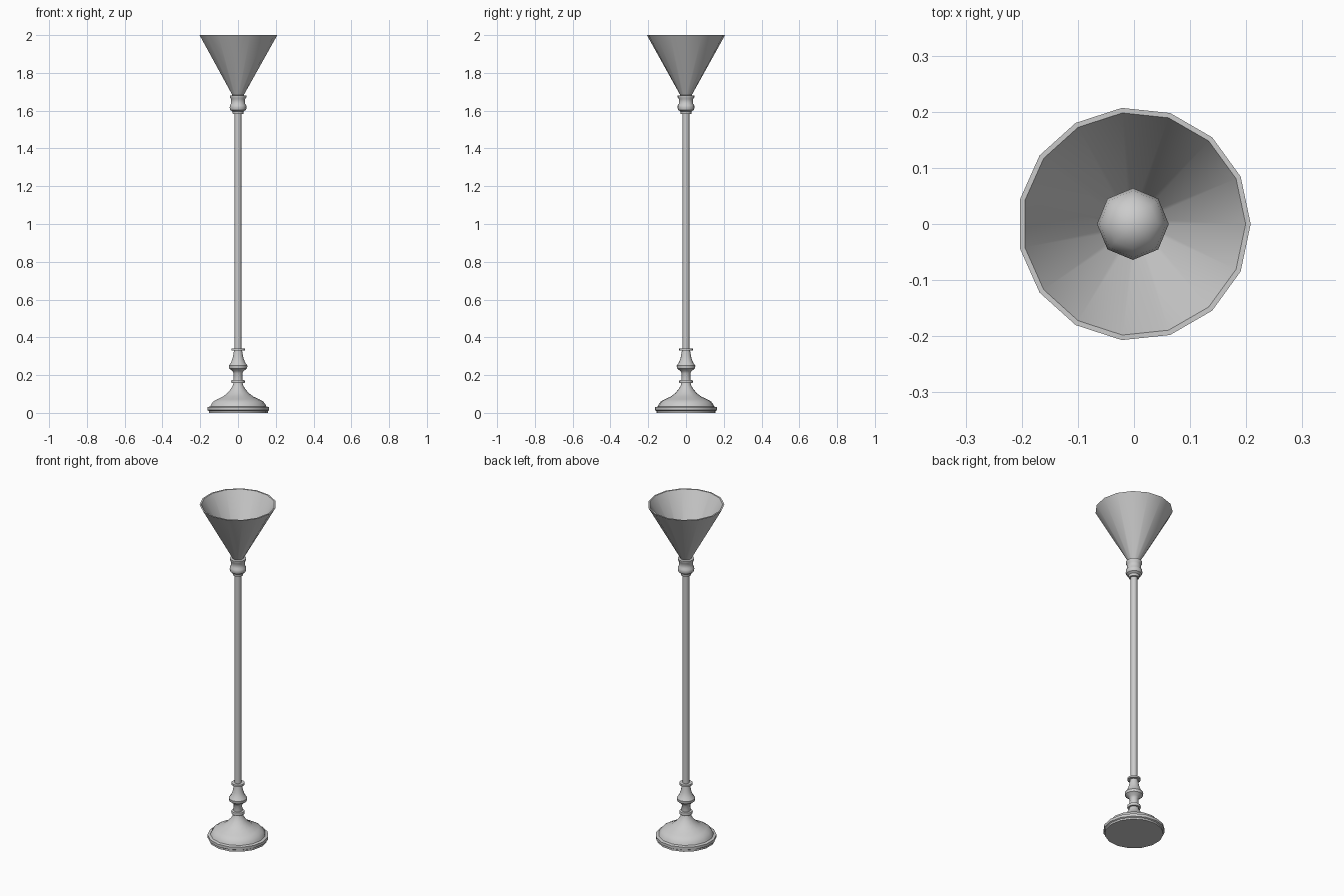
import bpy, bmesh, math

cube = bpy.data.objects.get("Cube")
if cube:
    bpy.data.objects.remove(cube)

metal = bpy.data.materials.new("light grey metal")
metal.use_nodes = True
GREY = (0.6, 0.6, 0.6, 1)
metal.diffuse_color = GREY
metal.node_tree.nodes["Principled BSDF"].inputs["Base Color"].default_value = GREY


def lathe(name, profile, sides, angle=40):
    """Spin (radius, height) points about the z axis; radius 0 closes at a point."""
    bm = bmesh.new()
    rings = []
    for r, z in profile:
        count = sides if r > 0 else 1
        rings.append([bm.verts.new((r * math.cos(math.tau * i / sides),
                                    r * math.sin(math.tau * i / sides), z))
                      for i in range(count)])
    for low, high in zip(rings, rings[1:]):
        for i in range(sides):
            j = (i + 1) % sides
            corners = [low[i % len(low)], low[j % len(low)],
                       high[j % len(high)], high[i % len(high)]]
            bm.faces.new(list(dict.fromkeys(corners)))
    bmesh.ops.recalc_face_normals(bm, faces=bm.faces)
    mesh = bpy.data.meshes.new(name)
    bm.to_mesh(mesh)
    bm.free()
    mesh.materials.append(metal)
    obj = bpy.data.objects.new(name, mesh)
    bpy.context.collection.objects.link(obj)
    bpy.ops.object.select_all(action="DESELECT")
    obj.select_set(True)
    bpy.context.view_layer.objects.active = obj
    bpy.ops.object.shade_smooth_by_angle(angle=math.radians(angle))
    return obj


# Stepped foot with a domed top sweeping up into the stem
lathe("base", [(0, 0), (0.158, 0), (0.158, 0.01), (0.165, 0.014), (0.165, 0.03),
               (0.15, 0.034), (0.145, 0.045), (0.134, 0.06), (0.113, 0.072),
               (0.082, 0.086), (0.058, 0.104), (0.04, 0.125), (0.028, 0.145),
               (0.024, 0.16), (0, 0.16)], 15)

# Turned baluster between the base and the pole
lathe("baluster", [(0, 0.157), (0.035, 0.157), (0.037, 0.165), (0.035, 0.173),
                   (0.024, 0.175), (0.023, 0.21), (0.03, 0.222), (0.048, 0.235),
                   (0.05, 0.25), (0.037, 0.268), (0.029, 0.29), (0.024, 0.315),
                   (0.022, 0.33), (0.036, 0.331), (0.036, 0.341), (0, 0.341)], 15)

lathe("pole", [(0, 0.33), (0.018, 0.33), (0.018, 1.6), (0, 1.6)], 15)

# Socket collar that carries the shade
lathe("collar", [(0, 1.582), (0.028, 1.582), (0.03, 1.596), (0.042, 1.604),
                 (0.045, 1.615), (0.044, 1.628), (0.038, 1.636), (0.038, 1.662),
                 (0.044, 1.67), (0.044, 1.68), (0.03, 1.682), (0, 1.682)], 15)

# Open cone with a thin wall and flat rim
shade = lathe("shade", [(0.028, 1.678), (0.208, 2), (0.199, 2), (0.02, 1.68), (0, 1.68)], 15)

# Eight-sided bulb resting inside the cone
bulb_points = [(0, 1.68), (0.018, 1.69), (0.022, 1.72), (0.042, 1.755)]
bulb_points += [(0.064 * math.cos(math.radians(a)), 1.8 + 0.064 * math.sin(math.radians(a)))
                for a in (-15, 0, 22, 45, 68)] + [(0, 1.864)]
bulb = lathe("bulb", bulb_points, 8, 60)
bulb.location.x = -0.002
